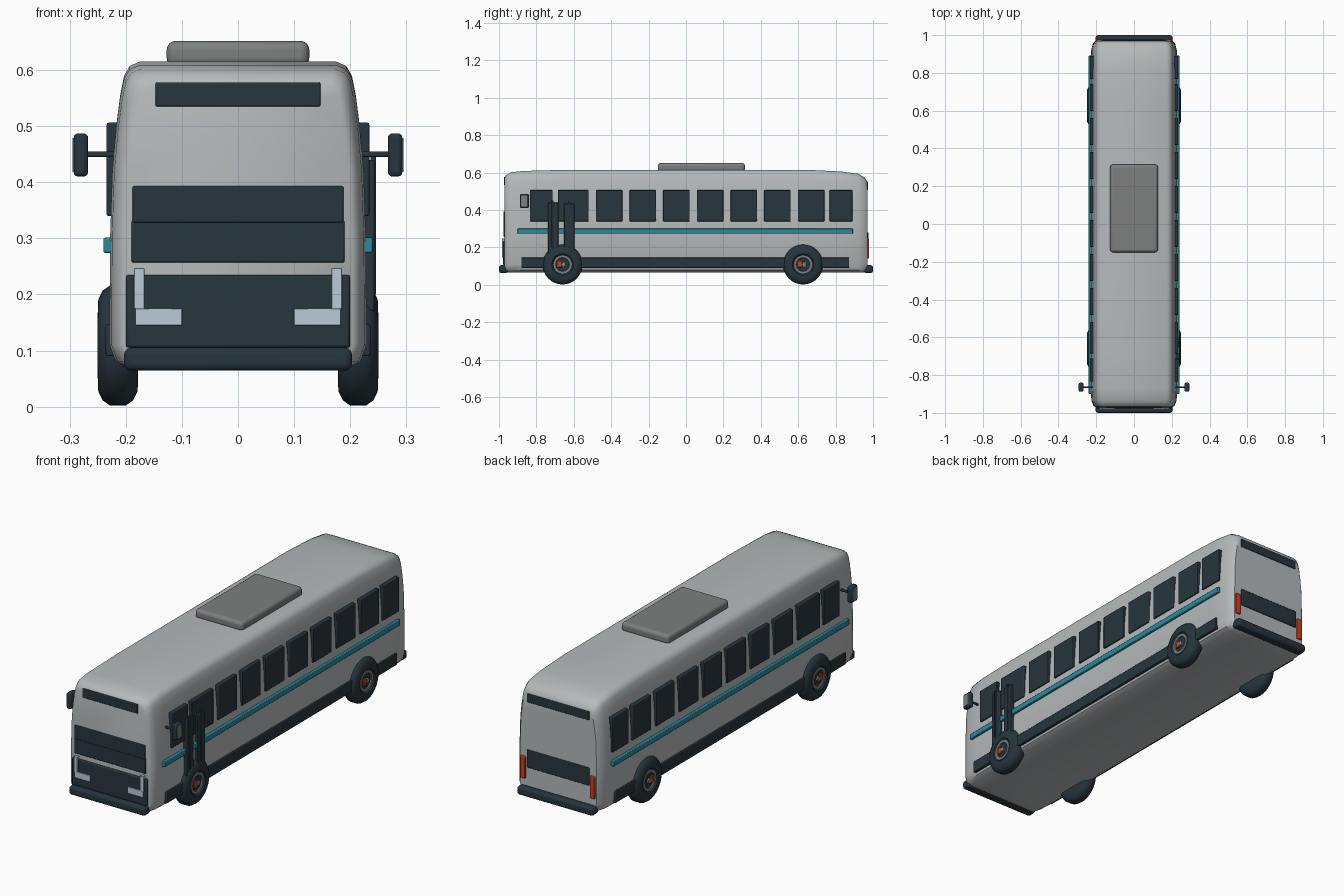
import bpy, bmesh, math

old = bpy.data.objects.get("Cube")
if old:
    bpy.data.objects.remove(old)


def material(name, r, g, b):
    m = bpy.data.materials.new(name)
    m.use_nodes = True
    m.diffuse_color = (r, g, b, 1)
    m.node_tree.nodes["Principled BSDF"].inputs["Base Color"].default_value = (r, g, b, 1)
    return m


SILVER = material("silver paint", 0.46, 0.49, 0.5)
DARK = material("dark navy", 0.02, 0.035, 0.047)
TEAL = material("teal trim", 0.025, 0.25, 0.34)
GREY = material("mid grey", 0.2, 0.215, 0.21)
PALE = material("pale lamp", 0.5, 0.6, 0.7)
RED = material("orange red", 0.65, 0.045, 0.012)


def finish(name, bm, mat, smooth=True):
    bmesh.ops.recalc_face_normals(bm, faces=bm.faces)
    mesh = bpy.data.meshes.new(name)
    bm.to_mesh(mesh)
    bm.free()
    mesh.materials.append(mat)
    ob = bpy.data.objects.new(name, mesh)
    bpy.context.collection.objects.link(ob)
    if smooth:
        bpy.ops.object.select_all(action='DESELECT')
        ob.select_set(True)
        bpy.context.view_layer.objects.active = ob
        bpy.ops.object.shade_smooth_by_angle(angle=math.radians(40))
    return ob


def box(name, xs, ys, zs, mat, bevel=0.003, segments=2):
    """Box between pairs of x, y and z limits with rounded edges."""
    bm = bmesh.new()
    bmesh.ops.create_cube(bm, size=1)
    for v in bm.verts:
        for i, (a, b) in enumerate((xs, ys, zs)):
            v.co[i] = (a + b) / 2 + v.co[i] * (b - a)
    ob = finish(name, bm, mat)
    if bevel:
        mod = ob.modifiers.new("rounded edges", 'BEVEL')
        mod.width = bevel
        mod.segments = segments
    return ob


def side_box(name, side, xs, ys, zs, mat, bevel=0.003, segments=2):
    return box(name, sorted(side * x for x in xs), ys, zs, mat, bevel, segments)


def lathe(name, profile, centre, mat, steps=32):
    """Revolve (x, radius) points about an axis along x."""
    bm = bmesh.new()
    cx, cy, cz = centre
    rings = []
    for x, r in profile:
        rings.append([bm.verts.new((cx + x, cy + r * math.cos(math.tau * k / steps),
                                    cz + r * math.sin(math.tau * k / steps)))
                      for k in range(steps)])
    for a, b in zip(rings, rings[1:]):
        for k in range(steps):
            n = (k + 1) % steps
            bm.faces.new((a[k], a[n], b[n], b[k]))
    bm.faces.new(rings[0])
    bm.faces.new(rings[-1])
    return finish(name, bm, mat)


# Body shell: one half section lofted along the length
half = [(0.195, 0.067), (0.218, 0.08), (0.229, 0.11), (0.228, 0.3), (0.224, 0.42),
        (0.217, 0.5), (0.21, 0.555), (0.203, 0.59), (0.193, 0.607), (0.175, 0.615)]
section = half + [(-x, z) for x, z in reversed(half)]
# Stations: y, width factor, roof height
stations = [(-0.97, 0.89, 0.57), (-0.962, 0.94, 0.588), (-0.935, 0.985, 0.602),
            (-0.87, 1, 0.609), (-0.65, 1, 0.615), (0.65, 1, 0.615), (0.83, 1, 0.606),
            (0.92, 0.99, 0.594), (0.955, 0.95, 0.575), (0.97, 0.89, 0.55)]
bm = bmesh.new()
rings = []
for y, w, top in stations:
    ring = []
    for x, z in section:
        if z > 0.42:
            z = 0.42 + (z - 0.42) * (top - 0.42) / (0.615 - 0.42)
        ring.append(bm.verts.new((x * w, y, z)))
    rings.append(ring)
for a, b in zip(rings, rings[1:]):
    for k in range(len(a)):
        n = (k + 1) % len(a)
        bm.faces.new((a[k], a[n], b[n], b[k]))
bm.faces.new(rings[0])
bm.faces.new(rings[-1])
finish("body_shell", bm, SILVER)

# Roof unit
box("roof_unit", (-0.127, 0.127), (-0.15, 0.315), (0.605, 0.652), GREY, 0.016, 4)

# Front face
box("destination_sign", (-0.147, 0.147), (-0.974, -0.94), (0.535, 0.578), DARK)
box("windscreen_upper", (-0.188, 0.188), (-0.977, -0.94), (0.328, 0.393), DARK)
box("windscreen_lower", (-0.19, 0.19), (-0.975, -0.94), (0.257, 0.331), DARK)
box("front_grille", (-0.2, 0.2), (-0.978, -0.94), (0.105, 0.235), DARK, 0.005)
box("front_bumper", (-0.203, 0.203), (-1, -0.95), (0.064, 0.105), DARK, 0.012, 3)

# Rear face
box("rear_window", (-0.165, 0.165), (0.94, 0.974), (0.508, 0.55), DARK)
box("rear_panel", (-0.165, 0.165), (0.94, 0.976), (0.195, 0.28), DARK)
box("rear_bumper", (-0.203, 0.203), (0.95, 1), (0.064, 0.105), DARK, 0.012, 3)

windows = [(-0.835, -0.713), (-0.685, -0.52)]
windows += [(-0.482 + 0.18 * i, -0.34 + 0.18 * i) for i in range(7)]
windows.append((0.768, 0.89))

for side, label in ((1, "left"), (-1, "right")):
    # Lamps
    side_box(f"headlight_{label}", side, (0.1, 0.183), (-0.983, -0.95), (0.145, 0.175), PALE, 0.001)
    side_box(f"running_lamp_{label}", side, (0.167, 0.185), (-0.983, -0.95), (0.174, 0.247), PALE, 0.001)
    side_box(f"tail_light_{label}", side, (0.172, 0.198), (0.94, 0.979), (0.14, 0.245), RED)

    # Side windows, stripe and skirt
    for i, ys in enumerate(windows):
        side_box(f"window_{label}_{i + 1}", side, (0.2, 0.234), ys, (0.34, 0.506), DARK)
    side_box(f"stripe_{label}", side, (0.22, 0.24), (-0.9, 0.892), (0.274, 0.301), TEAL)
    side_box(f"skirt_{label}", side, (0.21, 0.236), (-0.88, 0.872), (0.09, 0.146), DARK)

    # Mirrors
    side_box(f"mirror_{label}", side, (0.267, 0.293), (-0.888, -0.84), (0.41, 0.487), DARK, 0.008, 3)
    side_box(f"mirror_plate_{label}", side, (0.29, 0.295), (-0.882, -0.846), (0.418, 0.479), GREY, 0.001)
    side_box(f"mirror_arm_{label}", side, (0.21, 0.27), (-0.869, -0.859), (0.445, 0.455), DARK)

    # Wheels
    for y, end in ((-0.66, "front"), (0.626, "rear")):
        centre = (side * 0.214, y, 0.109)
        tyre = [(-0.036, 0.06), (-0.035, 0.082), (-0.027, 0.098), (-0.014, 0.107), (0.014, 0.107),
                (0.027, 0.098), (0.035, 0.082), (0.036, 0.058), (0.028, 0.05)]
        lathe(f"{end}_tyre_{label}", [(side * x, r) for x, r in tyre], centre, DARK)
        rim = [(0.02, 0.05), (0.033, 0.05), (0.033, 0.037), (0.027, 0.035)]
        lathe(f"{end}_rim_{label}", [(side * x, r) for x, r in rim], centre, GREY)
        lathe(f"{end}_hub_plate_{label}", [(side * 0.02, 0.033), (side * 0.029, 0.032)], centre, DARK)
        lathe(f"{end}_hub_cap_{label}", [(side * 0.02, 0.013), (side * 0.036, 0.011)],
              (centre[0], y + 0.006, 0.109), GREY)
        side_box(f"{end}_hub_marker_{label}", side, (0.236, 0.25), (y - 0.027, y - 0.004),
                 (0.094, 0.126), RED, 0.002)

# Door leaves and handrails on the left side
for i, (y0, y1, top) in enumerate(((-0.738, -0.682, 0.44), (-0.652, -0.597, 0.435))):
    side_box(f"door_leaf_{i + 1}", 1, (0.215, 0.243), (y0, y1), (0.17, top), DARK)
    side_box(f"door_rail_{i + 1}", 1, (0.236, 0.246), (y0 + 0.02, y0 + 0.03), (0.2, top + 0.012), DARK, 0.002)
